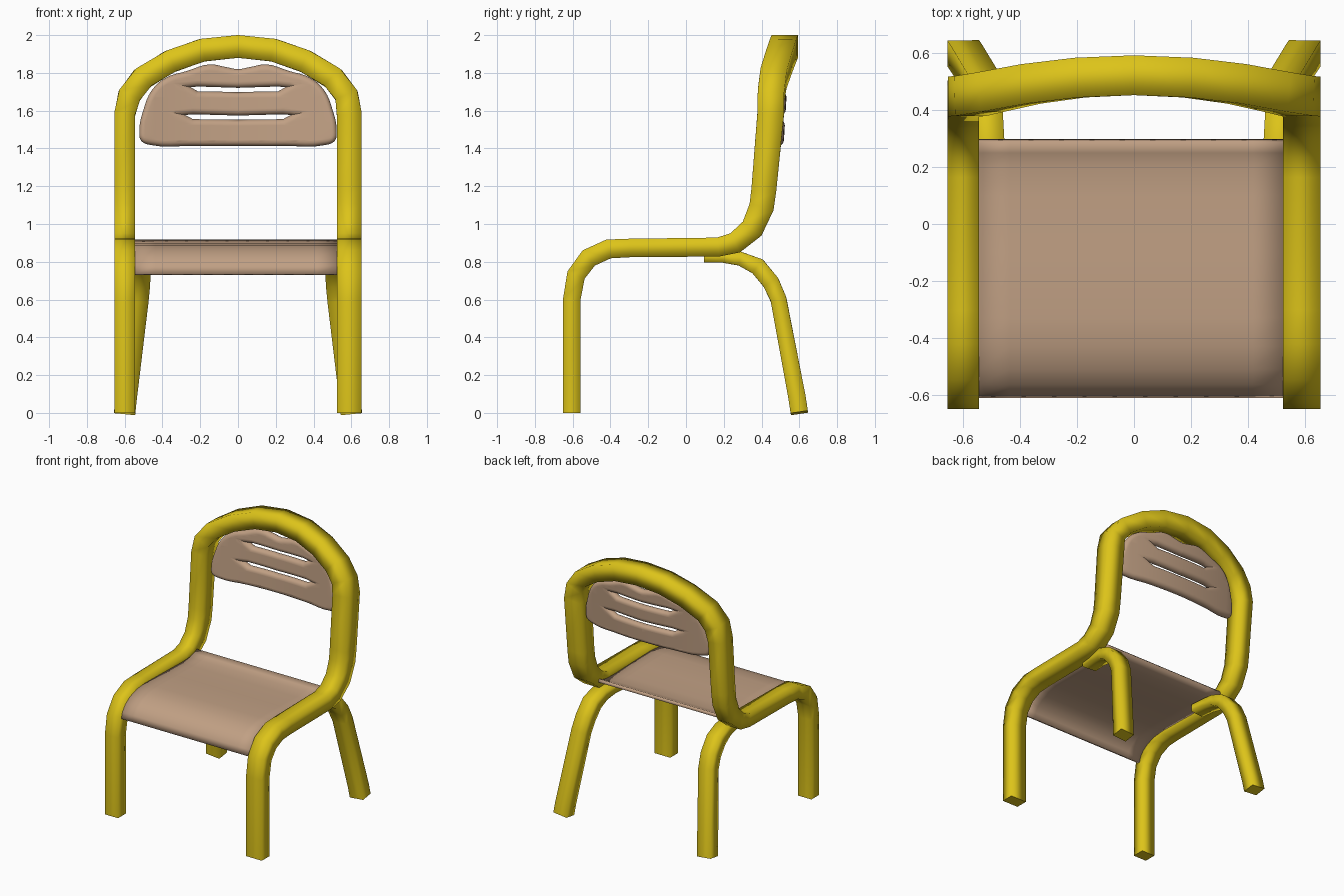
import bpy, bmesh, math
from mathutils import Vector

if "Cube" in bpy.data.objects:
    bpy.data.objects.remove(bpy.data.objects["Cube"])


def material(name, rgb):
    m = bpy.data.materials.new(name)
    m.diffuse_color = (*rgb, 1)
    m.use_nodes = True
    m.node_tree.nodes["Principled BSDF"].inputs["Base Color"].default_value = m.diffuse_color
    return m


YELLOW = material("yellow paint", (0.72, 0.55, 0.01))
TAN = material("tan plastic", (0.53, 0.35, 0.23))
X, Y = Vector((1, 0, 0)), Vector((0, 1, 0))


def finish(bm, name, mat):
    bmesh.ops.recalc_face_normals(bm, faces=bm.faces)
    me = bpy.data.meshes.new(name)
    bm.to_mesh(me)
    bm.free()
    me.materials.append(mat)
    ob = bpy.data.objects.new(name, me)
    bpy.context.collection.objects.link(ob)
    return ob


def sweep(name, path):
    """Square tube along points (x, y, z, half width, half depth, mode)."""
    bm = bmesh.new()
    pts = [Vector(p[:3]) for p in path]
    rings = []
    for i, (p, row) in enumerate(zip(pts, path)):
        a = (p - pts[i - 1]).normalized() if i else None
        b = (pts[i + 1] - p).normalized() if i < len(pts) - 1 else None
        t = ((a or b) + (b or a)).normalized()
        miter = 1 / max(0.8, t.dot(a or b))
        hb, hn, mode = row[3:]
        n = {"right": X.cross(t), "left": t.cross(X), "arch": -Y + t * t.y}[mode].normalized()
        s = t.cross(n).normalized()
        if mode == "arch":
            hb *= miter
        else:
            hn *= miter
        rings.append([bm.verts.new(p + s * hb * u + n * hn * v)
                      for u, v in ((1, 1), (-1, 1), (-1, -1), (1, -1))])
    for r0, r1 in zip(rings, rings[1:]):
        for k in range(4):
            f = bm.faces.new((r0[k], r0[k - 1], r1[k - 1], r1[k]))
            f.smooth = True
    bm.faces.new(rings[0])
    bm.faces.new(rings[-1])
    return finish(bm, name, YELLOW)


# Continuous frame: front leg, seat rail, upright, arch and back down
side = [(-.605, 0, .046), (-.605, .60, .046), (-.582, .73, .048), (-.515, .82, .05),
        (-.41, .868, .05), (-.30, .873, .049), (.17, .878, .05), (.26, .90, .055),
        (.35, .975, .06), (.40, 1.09, .065), (.412, 1.18, .066), (.448, 1.58, .07)]
right = [(.589, y, z, .066, h, "right") for y, z, h in side]
left = [(-.600, y, z, .055, h, "left") for y, z, h in side]
half = [(.575, 1.68), (.505, 1.772), (.36, 1.86), (.19, 1.92)]
arch = half + [(0, 1.94)] + [(-x, z) for x, z in reversed(half)]
arch = [(x, .45 + .073 * (1 - (min(abs(x), .56) / .56) ** 2), z, .06, .07, "arch") for x, z in arch]
sweep("frame", right + arch + left[::-1])

# Splayed back legs hooking forward under the rails
leg = [(.60, .60, 0, .046), (.592, .588, .08, .046), (.53, .49, .60, .042),
       (.522, .45, .69, .044), (.518, .38, .775, .044), (.512, .29, .815, .036),
       (.505, .20, .825, .03), (.495, .10, .825, .028)]
for sgn, word in ((1, "right"), (-1, "left")):
    sweep(word + "_back_leg", [(sgn * x, y, z, .056, h, "right") for x, y, z, h in leg])

# Seat: thin sheet rolled down at the front, curled up at the back
profile = [(-.612, .735), (-.60, .78), (-.565, .825), (-.51, .862), (-.43, .888), (-.33, .897),
           (-.1, .892), (.1, .886), (.2, .889), (.25, .90), (.288, .918)]
bm = bmesh.new()
grid = []
for y, z in profile:
    grid.append([bm.verts.new((-.545 + 1.07 * i / 10, y, z)) for i in range(11)])
for r0, r1 in zip(grid, grid[1:]):
    for i in range(10):
        bm.faces.new((r0[i], r0[i + 1], r1[i + 1], r1[i]))
seat = finish(bm, "seat", TAN)
if seat.data.polygons[50].normal.z < 0:
    seat.data.flip_normals()
mod = seat.modifiers.new("thickness", "SOLIDIFY")
mod.thickness = .024
mod.offset = -1

# Backrest: rounded slotted panel from a filled, bevelled outline
cu = bpy.data.curves.new("backrest_outline", "CURVE")
cu.dimensions = "2D"
cu.fill_mode = "BOTH"
cu.bevel_depth = .03
cu.offset = -.03
cu.bevel_resolution = 4


def smooth_spline(points):
    s = cu.splines.new("BEZIER")
    s.bezier_points.add(len(points) - 1)
    for bp, (x, z) in zip(s.bezier_points, points):
        bp.co = (x, z, 0)
        bp.handle_left_type = bp.handle_right_type = "AUTO"
    s.use_cyclic_u = True
    s.resolution_u = 4


edge = [(.25, 1.413), (.46, 1.418), (.512, 1.44), (.522, 1.50), (.502, 1.60), (.455, 1.71),
        (.38, 1.775), (.27, 1.81), (.15, 1.845), (.06, 1.83)]
smooth_spline([(0, 1.413)] + edge + [(0, 1.82)] + [(-x, z) for x, z in reversed(edge)])
for zc, w in ((1.712, .25), (1.565, .28)):
    s = cu.splines.new("POLY")
    loop = [(-w, .012), (-w * .85, -.010), (0, -.013), (w * .85, -.010), (w, .012),
            (w * .85, .016), (0, .009), (-w * .85, .016)]
    s.points.add(len(loop) - 1)
    for p, (x, z) in zip(s.points, loop):
        p.co = (x, zc + z, 0, 1)
    s.use_cyclic_u = True

tmp = bpy.data.objects.new("backrest_outline", cu)
bpy.context.collection.objects.link(tmp)
dg = bpy.context.evaluated_depsgraph_get()
me = bpy.data.meshes.new_from_object(tmp.evaluated_get(dg))
bm = bmesh.new()
bm.from_mesh(me)
bpy.data.objects.remove(tmp)
bmesh.ops.remove_doubles(bm, verts=bm.verts, dist=1e-4)
# slice into strips so the panel can bend backwards
for i in range(-9, 10):
    bmesh.ops.bisect_plane(bm, geom=bm.verts[:] + bm.edges[:] + bm.faces[:],
                           plane_co=(i * .055, 0, 0), plane_no=(1, 0, 0))
for v in bm.verts:
    x, z, d = v.co
    v.co = (x, .487 + .06 * (z - 1.42) - .055 * (x / .52) ** 2 - d, z)
for f in bm.faces:
    f.material_index = 0
back = finish(bm, "backrest", TAN)

# Smooth shading on seat and backrest
bpy.ops.object.select_all(action="DESELECT")
for ob in (seat, back):
    ob.select_set(True)
bpy.context.view_layer.objects.active = seat
bpy.ops.object.shade_smooth_by_angle(angle=math.radians(40))
